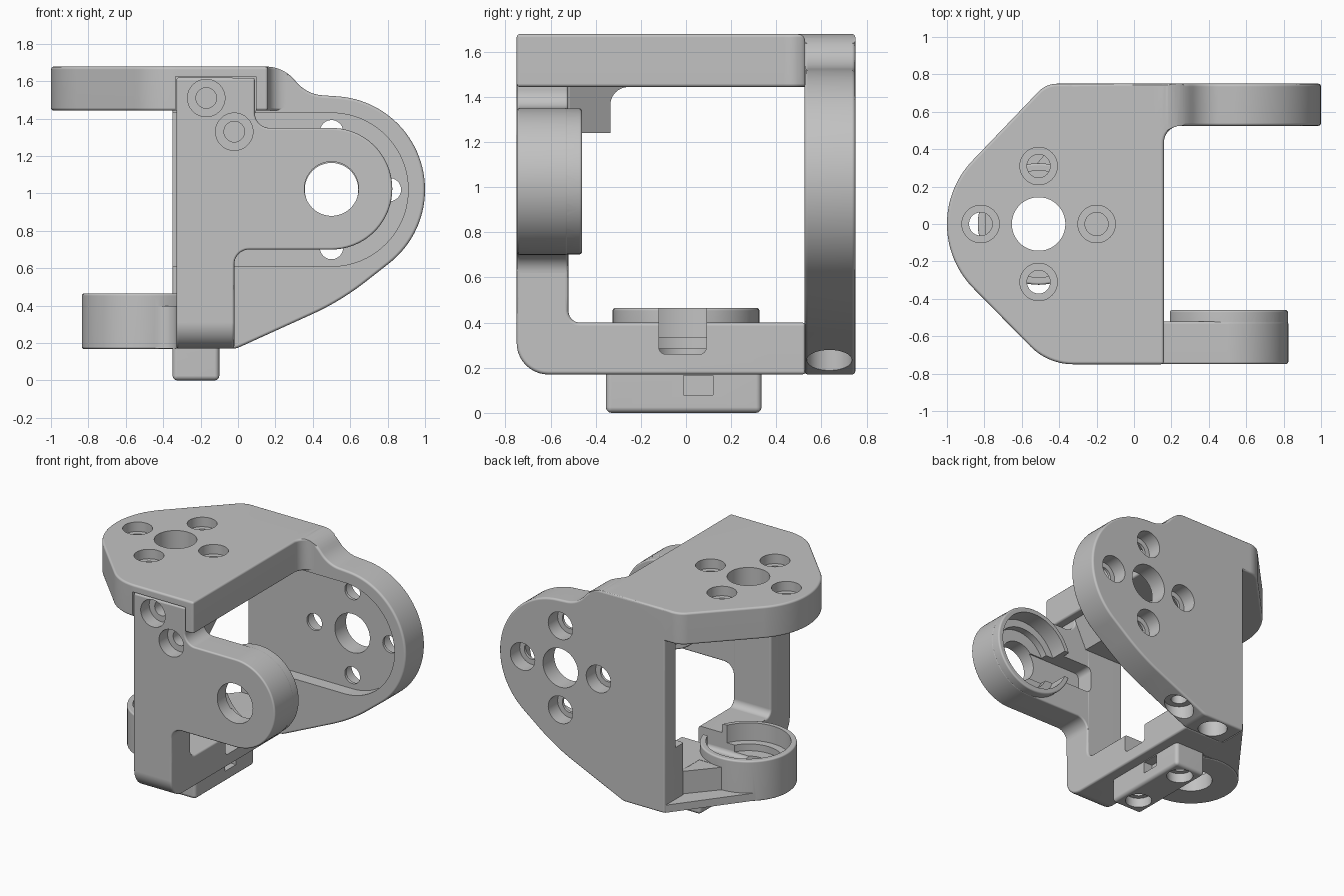
import bpy, math
from mathutils import Vector

if "Cube" in bpy.data.objects:
    bpy.data.objects.remove(bpy.data.objects["Cube"])

grey = bpy.data.materials.new("plain grey")
grey.use_nodes = True
COLOUR = (0.54, 0.54, 0.54, 1)
grey.diffuse_color = COLOUR
grey.node_tree.nodes["Principled BSDF"].inputs["Base Color"].default_value = COLOUR
helpers = []


def arc(cx, cy, r, start, end, steps=40):
    """Points along an arc, angles in degrees."""
    angles = [math.radians(start + (end - start) * i / steps) for i in range(steps + 1)]
    return [(cx + r * math.cos(a), cy + r * math.sin(a)) for a in angles]


def rounded(corners):
    """Round every corner given as (x, y, radius); pass plain (x, y) through."""
    out = []
    for i, c in enumerate(corners):
        if len(c) == 2:
            out.append(c)
            continue
        p = Vector(c[:2])
        u = (Vector(corners[i - 1][:2]) - p).normalized()
        v = (Vector(corners[(i + 1) % len(corners)][:2]) - p).normalized()
        half = u.angle(v) / 2
        centre = p + (u + v).normalized() * (c[2] / math.sin(half))
        a = p + u * (c[2] / math.tan(half)) - centre
        b = p + v * (c[2] / math.tan(half)) - centre
        turn = math.atan2(a.x * b.y - a.y * b.x, a.dot(b))
        begin = math.atan2(a.y, a.x)
        out += arc(centre.x, centre.y, c[2], math.degrees(begin),
                   math.degrees(begin + turn), 10)
    return out


def prism(name, outline, axis, lo, hi, bevel=0.0):
    """Extrude a 2D outline along an axis."""
    place = {"x": lambda p, d: (d, p[0], p[1]),
             "y": lambda p, d: (p[0], d, p[1]),
             "z": lambda p, d: (p[0], p[1], d)}[axis]
    n = len(outline)
    verts = [place(p, d) for d in (lo, hi) for p in outline]
    faces = [list(range(n)), list(range(n, 2 * n))]
    faces += [[i, (i + 1) % n, n + (i + 1) % n, n + i] for i in range(n)]
    mesh = bpy.data.meshes.new(name)
    mesh.from_pydata(verts, [], faces)
    mesh.materials.append(grey)
    ob = bpy.data.objects.new(name, mesh)
    bpy.context.collection.objects.link(ob)
    bpy.context.view_layer.objects.active = ob
    ob.select_set(True)
    bpy.ops.object.mode_set(mode="EDIT")
    bpy.ops.mesh.select_all(action="SELECT")
    bpy.ops.mesh.normals_make_consistent(inside=False)
    bpy.ops.object.mode_set(mode="OBJECT")
    ob.select_set(False)
    if bevel:
        mod = ob.modifiers.new("soft_edges", "BEVEL")
        mod.width, mod.segments, mod.use_clamp_overlap = bevel, 3, False
        mod.angle_limit = math.radians(40)
    return ob


def disc(name, cx, cy, r, axis, lo, hi, bevel=0.0):
    return prism(name, arc(cx, cy, r, 0, 360, 64)[:-1], axis, lo, hi, bevel)


def rect(x0, x1, y0, y1):
    return [(x0, y0), (x1, y0), (x1, y1), (x0, y1)]


def combine(base, other, operation):
    mod = base.modifiers.new(operation.lower(), "BOOLEAN")
    mod.object, mod.operation, mod.solver = other, operation, "EXACT"
    other.hide_render = True
    helpers.append(other)


def cut(base, *tools):
    for tool in tools:
        combine(base, tool, "DIFFERENCE")


def bore(base, cx, cy, axis, face, inward, wide, deep, narrow, through):
    """Counterbored hole entering at a face."""
    for r, d in ((wide, deep), (narrow, through)):
        ends = sorted((face - inward * 0.05, face + inward * d))
        cut(base, disc("hole_cutter", cx, cy, r, axis, *ends))


def bolt_circle(base, cx, cy, axis, face, deep):
    """Large centre hole with four counterbored holes around it."""
    cut(base, disc("centre_cutter", cx, cy, 0.143, axis, face - 0.4, face + 0.05))
    for dx, dy in ((1, 0), (-1, 0), (0, 1), (0, -1)):
        bore(base, cx + dx * 0.31, cy + dy * 0.31, axis, face, -1, 0.1, deep, 0.062, 0.4)


# Outer bracket: top plate with a rounded end, filleted into the back plate
top = prism("outer_bracket", rounded(
    [(0.16, -0.75), (0.16, 0.525, 0.09), (0.27, 0.525), (0.27, 0.75), (-0.47, 0.75, 0.14)]
    + arc(-0.51, 0, 0.49, 137, 224)
    + [(-0.46, -0.75, 0.32)]), "z", 1.443, 1.678, 0.015)

shoulder = [(0.37, 1.53, 0.2), (0.24, 1.678, 0.2)]
back = prism("back_plate", rounded(
    [(-0.35, 0.17), (-0.01, 0.17, 0.1), (0.55, 0.424, 1.4)]
    + arc(0.5, 1.02, 0.5, -52, 86) + shoulder + [(-0.35, 1.678)]), "y", 0.525, 0.75, 0.015)
cut(back, prism("recess_cutter", [(-0.6, 0.61)] + arc(0.5, 1.02, 0.41, -90, 90)
                + [(-0.6, 1.43)], "y", 0.4, 0.62))
cut(top, prism("shoulder_cutter", rounded(
    [(0.6, 1.8), (0.6, 1.53)] + shoulder + [(0.1, 1.678), (0.1, 1.8)]), "y", 0.3, 0.9))

# Slanted gusset below the top plate, behind the column
gusset = prism("gusset", rect(-0.33, 0.12, 1.24, 1.5), "y", -0.515, -0.24)
cut(gusset,
    prism("slant_cutter", [(-0.02, 1.2), (0.1, 1.45), (0.3, 1.45), (0.3, 1.2)],
          "y", -0.6, -0.1),
    prism("curve_cutter", rounded([(-0.335, 1.1), (-0.335, 1.443, 0.08), (-0.1, 1.443),
                                   (-0.1, 1.1)]), "x", -0.5, 0.4))
combine(top, back, "UNION")
combine(top, gusset, "UNION")
cut(top, prism("tab_slot_cutter", rect(-0.335, 0.095, 1.3, 1.625), "y", -0.9, -0.517))
bolt_circle(top, -0.51, 0, "z", 1.678, 0.07)
bolt_circle(top, 0.5, 1.02, "y", 0.75, 0.11)
for x in (-0.17, 0.13):
    bore(top, x, 0.635, "z", 0.17, 1, 0.1, 0.12, 0.055, 0.3)

# Inner bracket: column and bottom bar in one L shape
inner = prism("inner_bracket", rounded(
    [(-0.75, 0.17, 0.14), (0.53, 0.17), (0.53, 0.4), (-0.52, 0.4, 0.05),
     (-0.52, 1.62), (-0.75, 1.62)]), "x", -0.33, -0.02, 0.015)
arm = prism("side_arm", rounded(
    [(-0.31, 1.618), (0.09, 1.618), (0.09, 1.35, 0.08)] + arc(0.5, 1.025, 0.325, 90, -90)
    + [(-0.02, 0.7, 0.08), (-0.02, 0.5), (-0.31, 0.5)]), "y", -0.749, -0.522, 0.012)
foot = prism("bottom_arm", rounded(
    [(-0.1, -0.45), (-0.33, -0.45), (-0.33, -0.315, 0.08)]
    + arc(-0.51, 0, 0.315, 270, 90)
    + [(-0.33, 0.315), (-0.33, 0.45), (-0.1, 0.45)]), "z", 0.172, 0.398)
# Corner between bottom arm and back plate: a raised wedge on a wide thin web
wedge = prism("corner_wedge", [(-0.2, 0.53), (-0.34, 0.53), (-0.54, 0.3), (-0.2, 0.2)],
              "z", 0.19, 0.396)
web = prism("corner_web", [(-0.2, 0.53), (-0.352, 0.53), (-0.352, 0.74), (-0.762, 0.196),
                           (-0.5, 0), (-0.2, 0.2)], "z", 0.174, 0.23)
for part in (arm, foot, wedge, web,
             disc("arm_cup", 0.5, 1.025, 0.323, "y", -0.72, -0.46, 0.012),
             disc("bottom_cup", -0.51, 0, 0.325, "z", 0.168, 0.465, 0.012),
             prism("cable_block", rect(-0.35, -0.1, -0.355, 0.335), "z", 0, 0.2, 0.025)):
    combine(inner, part, "UNION")

# Stepped cup recesses with a through hole and a channel
for cx, cy, axis, face in ((0.5, 1.025, "y", -0.46), (-0.51, 0, "z", 0.465)):
    bore(inner, cx, cy, axis, face, -1, 0.285, 0.13, 0.23, 0.18)
    cut(inner, disc("centre_cutter", cx, cy, 0.145, axis, face - 0.4, face + 0.05))
cut(inner,
    prism("arm_channel_cutter", rounded([(0.5, 0.92), (0.5, 1.12), (-0.05, 1.12, 0.04),
                                         (-0.05, 0.92, 0.04)]), "y", -0.65, -0.3),
    prism("bottom_channel_cutter", rounded([(-0.12, 0.26, 0.03), (0.09, 0.26, 0.03),
                                            (0.09, 0.6), (-0.12, 0.6)]), "x", -0.5, 0.1),
    prism("block_notch_cutter", rect(-0.01, 0.12, 0.08, 0.165), "x", -0.17, 0))

# Screw holes in the column tab and in the block underneath
for x, z in ((-0.17, 1.51), (-0.02, 1.33)):
    bore(inner, x, z, "y", -0.75, 1, 0.1, 0.1, 0.055, 0.19)
for y in (-0.22, 0.22):
    bore(inner, -0.225, y, "z", 0, 1, 0.09, 0.07, 0.055, 0.16)

# Bake the shapes, drop the helpers and smooth the round faces
graph = bpy.context.evaluated_depsgraph_get()
graph.update()
for ob in (top, inner):
    mesh = bpy.data.meshes.new_from_object(ob.evaluated_get(graph))
    ob.modifiers.clear()
    ob.data = mesh
for ob in helpers:
    bpy.data.objects.remove(ob)
bpy.ops.object.select_all(action="DESELECT")
for ob in (top, inner):
    ob.select_set(True)
bpy.context.view_layer.objects.active = top
bpy.ops.object.shade_smooth_by_angle(angle=math.radians(35))
for ob in (top, inner):
    ob.modifiers.new("flat_faces", "WEIGHTED_NORMAL").keep_sharp = True
